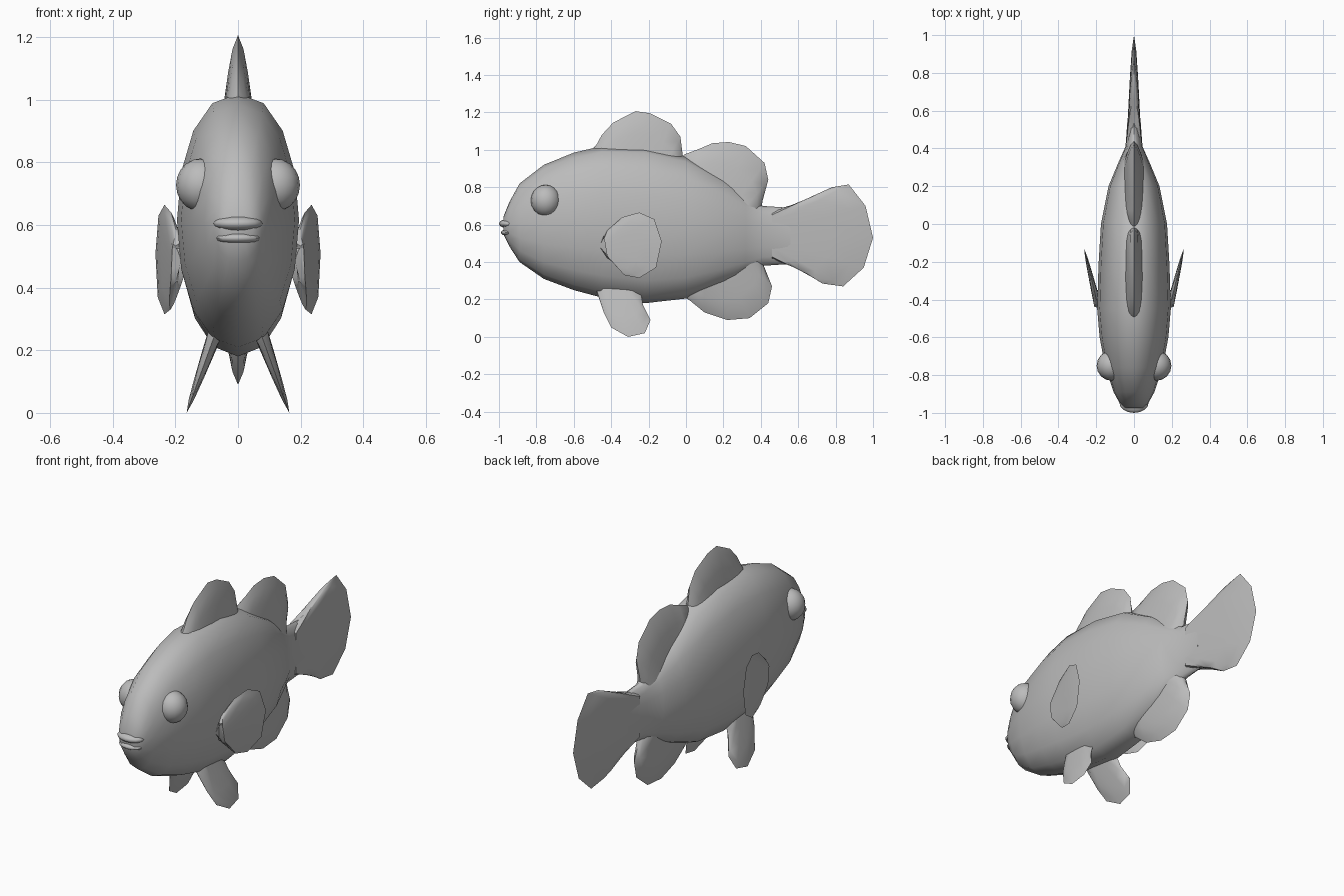
import bpy, bmesh, math

if "Cube" in bpy.data.objects:
    bpy.data.objects.remove(bpy.data.objects["Cube"])

grey = bpy.data.materials.new("plain grey")
grey.diffuse_color = (0.5, 0.5, 0.5, 1)
grey.use_nodes = True
grey.node_tree.nodes["Principled BSDF"].inputs["Base Color"].default_value = grey.diffuse_color


def finish(bm, name, angle=50):
    bmesh.ops.remove_doubles(bm, verts=bm.verts[:], dist=0.0005)
    bmesh.ops.holes_fill(bm, edges=bm.edges[:], sides=0)
    bmesh.ops.recalc_face_normals(bm, faces=bm.faces[:])
    me = bpy.data.meshes.new(name)
    bm.to_mesh(me)
    bm.free()
    me.materials.append(grey)
    ob = bpy.data.objects.new(name, me)
    bpy.context.collection.objects.link(ob)
    bpy.ops.object.select_all(action='DESELECT')
    ob.select_set(True)
    bpy.context.view_layer.objects.active = ob
    bpy.ops.object.shade_smooth_by_angle(angle=math.radians(angle))
    return ob


def bridge(bm, a, b, closed):
    n = len(a)
    for i in range(n if closed else n - 1):
        j = (i + 1) % n
        bm.faces.new((a[i], a[j], b[j], b[i]))


def fin(name, root_a, root_b, outline, thick, x_at=lambda y, z: 0, side=1):
    """Lens-shaped fin: columns run from a root line to the (y, z) outline."""
    bm = bmesh.new()
    n = len(outline)
    for face in (-1, 1):
        prev = None
        for s in (0, 0.3, 0.6, 0.85, 1):
            row = []
            for i, (oy, oz) in enumerate(outline):
                t = i / (n - 1)
                ry = root_a[0] + (root_b[0] - root_a[0]) * t
                rz = root_a[1] + (root_b[1] - root_a[1]) * t
                y, z = ry + (oy - ry) * s, rz + (oz - rz) * s
                w = 0 if i in (0, n - 1) else thick * (1 - s) ** 0.6
                row.append(bm.verts.new((side * (x_at(y, z) + face * w), y, z)))
            if prev:
                bridge(bm, prev, row, False)
            prev = row
    return finish(bm, name)


def ellipsoid(name, centre, radii, u=16, v=10):
    bm = bmesh.new()
    bmesh.ops.create_uvsphere(bm, u_segments=u, v_segments=v, radius=1)
    for p in bm.verts:
        p.co = [c + r * q for c, r, q in zip(centre, radii, p.co)]
    return finish(bm, name)


# Body: oval sections (y, top, bottom, half width)
sections = [
    (-0.975, 0.645, 0.545, 0.05), (-0.945, 0.72, 0.485, 0.078),
    (-0.89, 0.82, 0.40, 0.108), (-0.76, 0.92, 0.31, 0.152),
    (-0.60, 0.985, 0.25, 0.182), (-0.45, 1.02, 0.21, 0.195),
    (-0.22, 1.015, 0.18, 0.188), (0.0, 0.965, 0.205, 0.175),
    (0.20, 0.85, 0.28, 0.135), (0.32, 0.755, 0.34, 0.085),
    (0.41, 0.70, 0.38, 0.045), (0.56, 0.69, 0.39, 0.034),
]
bm = bmesh.new()
prev = None
for y, top, bot, hw in sections:
    mid, half = (top + bot) / 2, (top - bot) / 2
    ring = []
    for k in range(16):
        a = math.tau * k / 16
        c = math.cos(a)
        ring.append(bm.verts.new((hw * math.copysign(abs(c) ** 0.9, c), y,
                                  mid + half * math.sin(a))))
    if prev:
        bridge(bm, prev, ring, True)
    prev = ring
finish(bm, "body")

# Lips
ellipsoid("upper_lip", (0, -0.945, 0.605), (0.078, 0.055, 0.026))
ellipsoid("lower_lip", (0, -0.94, 0.558), (0.072, 0.05, 0.02))

# Fins on the centre line
fin("front_dorsal_fin", (-0.52, 0.93), (-0.02, 0.88),
    [(-0.52, 0.99), (-0.48, 1.025), (-0.45, 1.08), (-0.39, 1.145), (-0.27, 1.207),
     (-0.19, 1.195), (-0.08, 1.14), (-0.03, 1.07), (-0.02, 0.99), (-0.015, 0.92)], 0.055)
fin("rear_dorsal_fin", (-0.02, 0.86), (0.38, 0.60),
    [(-0.03, 0.94), (-0.01, 0.975), (0.07, 1.005), (0.14, 1.035), (0.23, 1.042),
     (0.32, 1.02), (0.42, 0.93), (0.44, 0.84), (0.41, 0.73), (0.40, 0.67)], 0.06)
fin("anal_fin", (0.0, 0.30), (0.38, 0.47),
    [(-0.02, 0.22), (0.02, 0.195), (0.10, 0.13), (0.22, 0.09), (0.34, 0.10),
     (0.44, 0.18), (0.46, 0.27), (0.42, 0.37), (0.40, 0.42)], 0.055)
fin("tail_fin", (0.46, 0.68), (0.46, 0.40),
    [(0.56, 0.69), (0.67, 0.75), (0.78, 0.80), (0.87, 0.815), (0.96, 0.70),
     (1.0, 0.53), (0.95, 0.37), (0.84, 0.27), (0.73, 0.285), (0.64, 0.34),
     (0.56, 0.39)], 0.037)

# Paired eyes and side fins
for side, label in ((1, "right"), (-1, "left")):
    ellipsoid(label + "_eye", (side * 0.118, -0.75, 0.728), (0.08, 0.08, 0.085))
    fin(label + "_pectoral_fin", (-0.44, 0.54), (-0.42, 0.42),
        [(-0.46, 0.49), (-0.42, 0.57), (-0.34, 0.64), (-0.25, 0.665), (-0.17, 0.63),
         (-0.13, 0.51), (-0.16, 0.37), (-0.25, 0.315), (-0.33, 0.33), (-0.46, 0.48)],
        0.02, lambda y, z: 0.187 + (y + 0.45) * 0.24, side)
    fin(label + "_pelvic_fin", (-0.47, 0.28), (-0.27, 0.26),
        [(-0.48, 0.25), (-0.44, 0.13), (-0.40, 0.05), (-0.31, 0.0), (-0.22, 0.02),
         (-0.19, 0.09), (-0.23, 0.17), (-0.24, 0.23)],
        0.026, lambda y, z: 0.085 + (0.22 - z) * 0.36, side)
